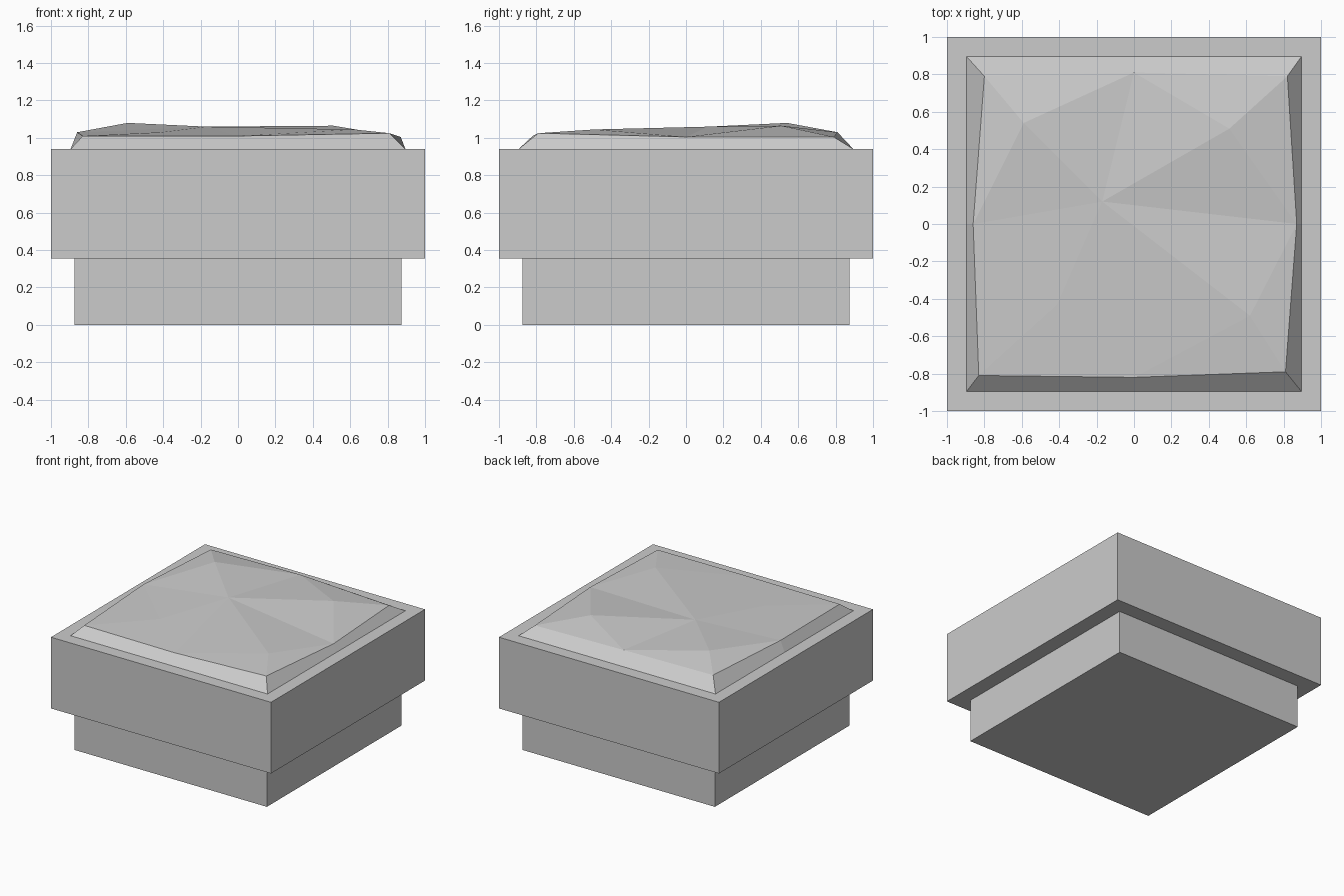
import bpy
import bmesh

cube = bpy.data.objects.get("Cube")
if cube:
    bpy.data.objects.remove(cube, do_unlink=True)

# Single stone colour
stone = bpy.data.materials.new("grey_stone")
stone.use_nodes = True
colour = (0.6, 0.6, 0.6, 1)
stone.diffuse_color = colour
stone.node_tree.nodes["Principled BSDF"].inputs["Base Color"].default_value = colour


def add_object(name, bm):
    bmesh.ops.recalc_face_normals(bm, faces=bm.faces)
    mesh = bpy.data.meshes.new(name)
    bm.to_mesh(mesh)
    bm.free()
    mesh.materials.append(stone)
    obj = bpy.data.objects.new(name, mesh)
    bpy.context.collection.objects.link(obj)
    return obj


def block(name, half, bottom, top):
    bm = bmesh.new()
    bmesh.ops.create_cube(bm, size=1)
    for v in bm.verts:
        v.co = (v.co.x * 2 * half, v.co.y * 2 * half,
                top if v.co.z > 0 else bottom)
    return add_object(name, bm)


# Stepped body
block("lower_base", 0.875, 0, 0.355)
block("upper_block", 1.0, 0.355, 0.94)

# Uneven faceted cap: rim points run round from the front left corner
bm = bmesh.new()
rim = [bm.verts.new(p) for p in (
    (-0.83, -0.81, 1.01), (0, -0.82, 1.01), (0.81, -0.79, 1.025),
    (0.87, 0, 1.005), (0.82, 0.79, 1.005), (0, 0.81, 1.03),
    (-0.8, 0.79, 1.03), (-0.86, 0, 1.03))]
peaks = [bm.verts.new(p) for p in (
    (-0.41, -0.43, 1.03), (0.62, -0.49, 1.045),
    (0.51, 0.51, 1.065), (-0.59, 0.54, 1.08))]
centre = bm.verts.new((-0.17, 0.12, 1.06))
half = 0.895
foot = [bm.verts.new((x * half, y * half, 0.94)) for x, y in (
    (-1, -1), (0, -1), (1, -1), (1, 0), (1, 1), (0, 1), (-1, 1), (-1, 0))]

# Each quarter of the top is a quad raised or lowered at its peak
for i, peak in enumerate(peaks):
    ring = [centre, rim[2 * i - 1], rim[2 * i], rim[2 * i + 1]]
    for j in range(4):
        bm.faces.new((ring[j], ring[(j + 1) % 4], peak))

# Sloping flanks and closed underside
for i in range(8):
    n = (i + 1) % 8
    bm.faces.new((foot[i], foot[n], rim[n], rim[i]))
bm.faces.new(foot[::-1])
add_object("faceted_cap", bm)
